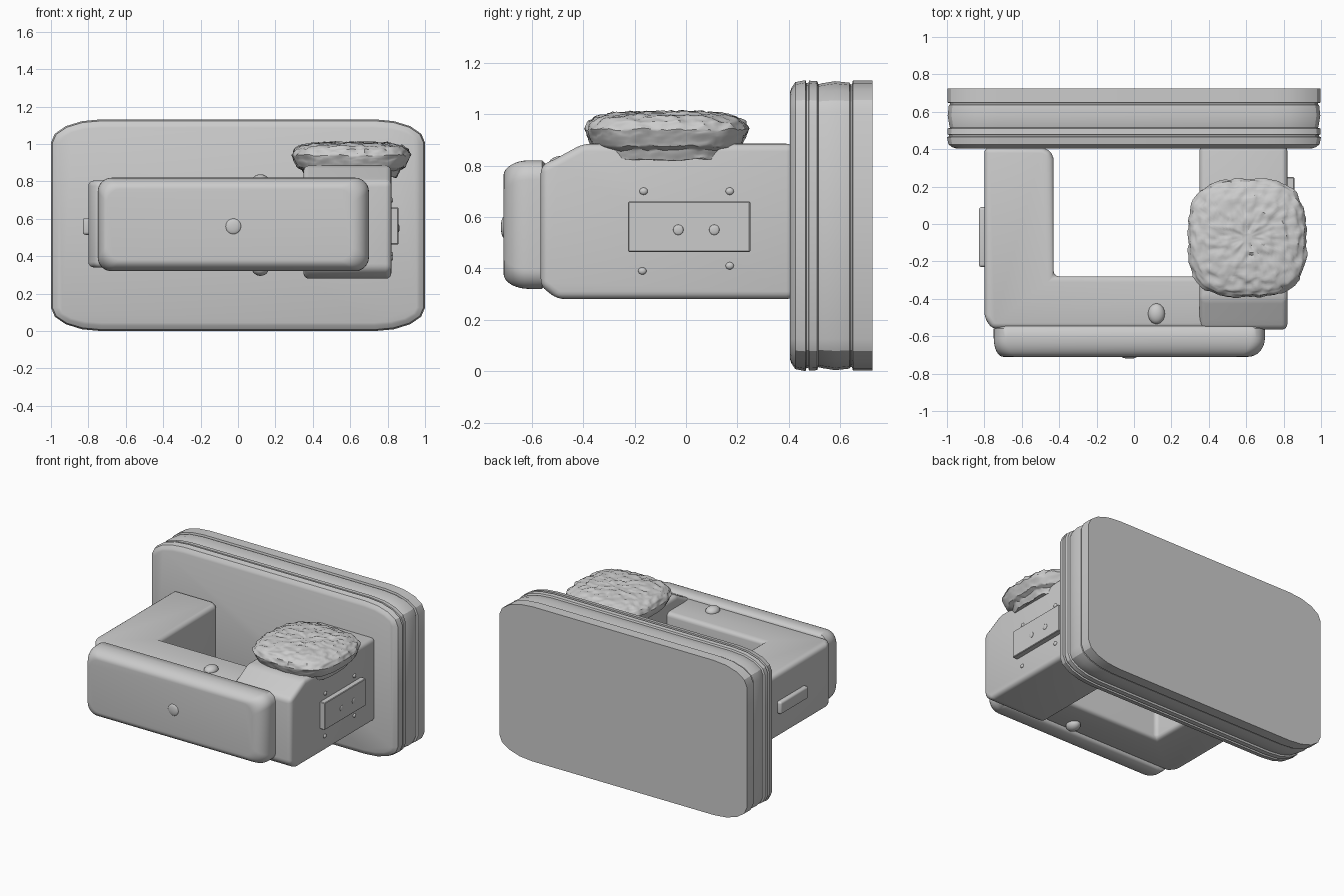
import bpy, bmesh, math
from mathutils import Vector, noise

if "Cube" in bpy.data.objects:
    bpy.data.objects.remove(bpy.data.objects["Cube"])


def finish(name, bm, bevel=0.0, segments=4, angle=35):
    bmesh.ops.recalc_face_normals(bm, faces=bm.faces)
    mesh = bpy.data.meshes.new(name)
    bm.to_mesh(mesh)
    bm.free()
    ob = bpy.data.objects.new(name, mesh)
    bpy.context.collection.objects.link(ob)
    bpy.ops.object.select_all(action='DESELECT')
    ob.select_set(True)
    bpy.context.view_layer.objects.active = ob
    if bevel:
        m = ob.modifiers.new("bevel", 'BEVEL')
        m.width, m.segments = bevel, segments
        m.limit_method, m.angle_limit = 'ANGLE', math.radians(25)
        bpy.ops.object.modifier_apply(modifier=m.name)
    bpy.ops.object.shade_smooth_by_angle(angle=math.radians(angle))
    return ob


def loft(name, rings, **kw):
    bm = bmesh.new()
    loops = [[bm.verts.new(p) for p in ring] for ring in rings]
    for a, b in zip(loops, loops[1:]):
        for i in range(len(a)):
            j = (i + 1) % len(a)
            bm.faces.new((a[i], a[j], b[j], b[i]))
    bm.faces.new(loops[0])
    bm.faces.new(loops[-1])
    return finish(name, bm, **kw)


def rounded_rect(cx, cz, hx, hz, rx, rz, n):
    pts = []
    for k, (sx, sz) in enumerate([(1, 1), (-1, 1), (-1, -1), (1, -1)]):
        for i in range(n + 1):
            t = math.pi / 2 * (k + i / n)
            pts.append((cx + sx * (hx - rx) + rx * math.cos(t),
                        cz + sz * (hz - rz) + rz * math.sin(t)))
    return pts


def box(name, x, y, z, bevel, **kw):
    ring = [(x[0], y[0]), (x[1], y[0]), (x[1], y[1]), (x[0], y[1])]
    return loft(name, [[(a, b, h) for a, b in ring] for h in z], bevel=bevel, **kw)


def bump(name, loc, radii):
    bm = bmesh.new()
    bmesh.ops.create_uvsphere(bm, u_segments=20, v_segments=12, radius=1)
    bmesh.ops.scale(bm, vec=radii, verts=bm.verts)
    bmesh.ops.translate(bm, vec=loc, verts=bm.verts)
    return finish(name, bm, angle=60)


# Layered back plate with grooves between the layers: (y, inset)
plate = [(0.405, 0.045), (0.41, 0.03), (0.425, 0.008), (0.465, 0.0), (0.468, 0.012),
         (0.476, 0.012), (0.479, 0.002), (0.51, 0.004), (0.515, 0.016), (0.53, 0.012),
         (0.58, 0.004), (0.635, 0.010), (0.64, 0.016), (0.646, 0.016), (0.649, 0.002),
         (0.725, 0.002)]
loft("back_plate", [[(x, y, z) for x, z in
     rounded_rect(0, 0.566, 1 - i, 0.566 - i, 0.27 - i, 0.125 - i, 4)]
     for y, i in plate], angle=25)

# Left arm and front bar as one L-shaped body
ell = [(-0.80, -0.50), (-0.76, -0.56), (0.55, -0.56), (0.55, -0.28), (-0.43, -0.28),
       (-0.43, 0.35), (-0.445, 0.39), (-0.49, 0.41), (-0.80, 0.41)]
loft("left_arm_and_bar", [[(x, y, z) for x, y in ell] for z in (0.34, 0.805)], bevel=0.03)

# Taller right arm, from its side profile
side = [(-0.50, 0.28), (-0.565, 0.33), (-0.565, 0.80), (-0.51, 0.825), (-0.40, 0.885),
        (0.42, 0.885), (0.42, 0.28)]
loft("right_arm", [[(x, y, z) for y, z in side] for x in (0.35, 0.82)], bevel=0.03)

# Front pad with soft edges, rounder towards the front
pad = []
for k in range(9):
    t = math.pi / 2 * k / 8
    r = 1 - math.sin(t)
    pad.append((-0.61 - 0.10 * math.cos(t), 0.05 * r, 0.09 * r, 0.06 * r))
pad += [(-0.56, 0.0, 0.0, 0.0), (-0.545, 0.02, 0.02, 0.015)]
loft("front_pad", [[(x, y, z) for x, z in
     rounded_rect((l - r) / 2 - 0.025, 0.57, 0.725 - (l + r) / 2, 0.25 - v,
                  0.075, 0.075, 8)] for y, l, r, v in pad], angle=50)

# Rough, rounded-square cushion on the right arm: (height, scale)
prof = [(0.825, 0.78), (0.86, 0.82), (0.875, 0.91), (0.91, 0.96), (0.94, 1.0), (0.97, 0.95),
        (0.99, 0.84), (1.003, 0.65), (1.008, 0.35), (1.005, 0.03)]
rings, seg, sub = [], 112, 6
for (z0, s0), (z1, s1) in zip(prof, prof[1:]):
    for k in range(sub):
        z, s = z0 + (z1 - z0) * k / sub, s0 + (s1 - s0) * k / sub
        ring = []
        for i in range(seg):
            t = 2 * math.pi * i / seg
            c, d = math.cos(t), math.sin(t)
            r = 0.318 * s / (abs(c) ** 3 + abs(d) ** 3) ** (1 / 3)
            p = Vector((0.605 + r * c, -0.075 + r * d, z))
            n = noise.noise(p * 26) + 0.5 * noise.noise(p * 55)
            out = Vector((c * s, d * s, 0.8)).normalized()
            ring.append(p + out * 0.012 * n)
        rings.append(ring)
loft("rough_cushion", rings, angle=40)

# Side plates
box("right_side_plate", (0.80, 0.858), (-0.225, 0.25), (0.463, 0.66), 0.004, segments=1)
box("left_side_plate", (-0.83, -0.78), (-0.23, 0.09), (0.515, 0.605), 0.015)

# Small studs on the bar, pad and right arm
bump("bar_top_stud", (0.12, -0.48, 0.805), (0.045, 0.055, 0.033))
bump("bar_bottom_stud", (0.12, -0.48, 0.335), (0.045, 0.055, 0.04))
bump("pad_stud", (-0.025, -0.708, 0.56), (0.042, 0.012, 0.042))
for i, (y, z) in enumerate([(-0.165, 0.70), (0.17, 0.70), (-0.17, 0.39), (0.17, 0.41)]):
    bump(f"arm_stud_{i + 1}", (0.82, y, z), (0.01, 0.016, 0.014))
for i, y in enumerate([-0.03, 0.11]):
    bump(f"plate_stud_{i + 1}", (0.858, y, 0.55), (0.006, 0.02, 0.02))
